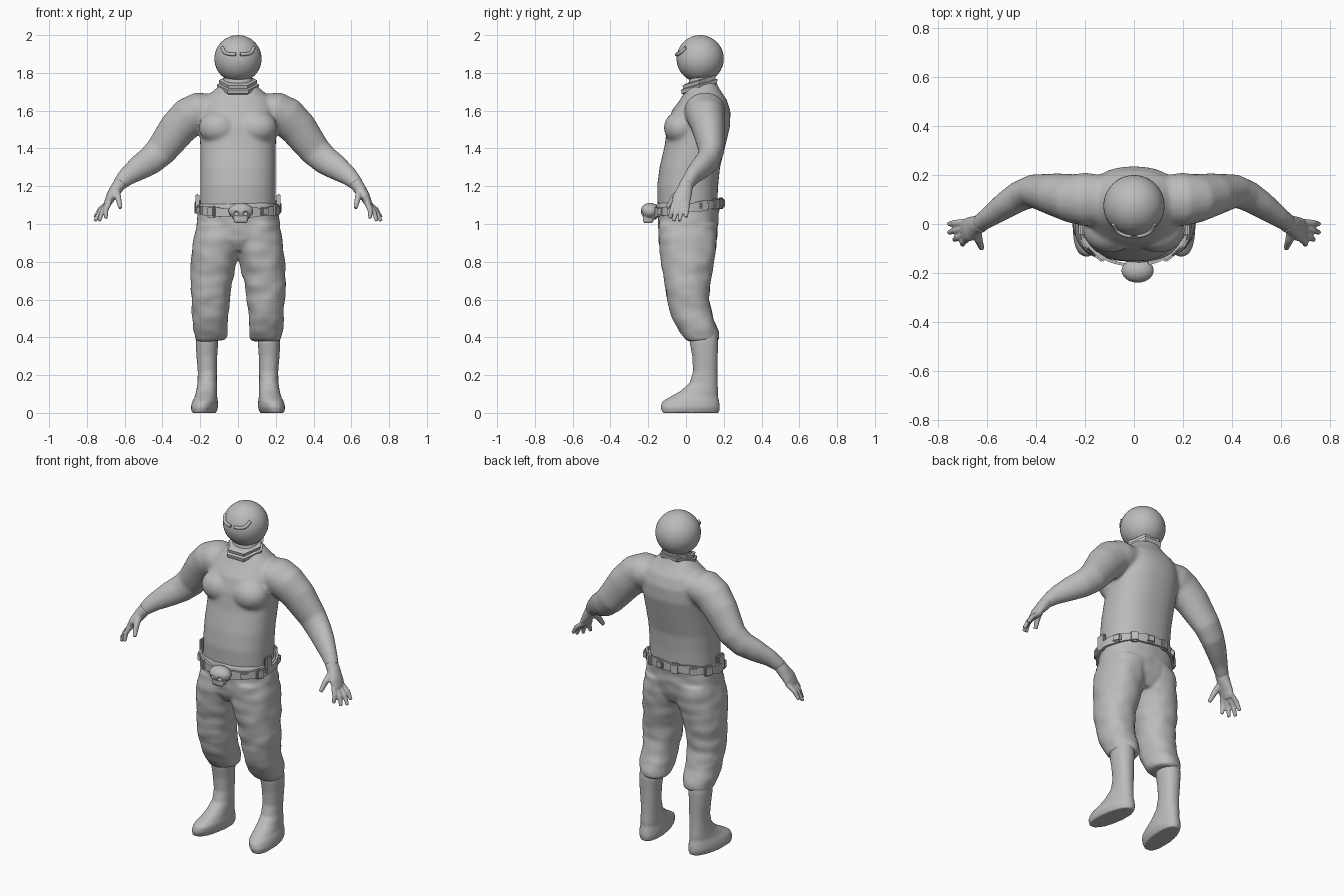
import bpy, bmesh, math
from mathutils import Vector, Matrix, noise

cube = bpy.data.objects.get("Cube")
if cube:
    bpy.data.objects.remove(cube, do_unlink=True)

grey = bpy.data.materials.new("plain grey")
grey.use_nodes = True
grey.diffuse_color = (.5, .5, .5, 1)
grey.node_tree.nodes["Principled BSDF"].inputs["Base Color"].default_value = grey.diffuse_color


def select(objs):
    bpy.ops.object.select_all(action='DESELECT')
    for o in objs:
        o.select_set(True)
    bpy.context.view_layer.objects.active = objs[0]


def finish(name, bm, smooth=True):
    bmesh.ops.recalc_face_normals(bm, faces=bm.faces)
    mesh = bpy.data.meshes.new(name)
    bm.to_mesh(mesh)
    bm.free()
    mesh.materials.append(grey)
    obj = bpy.data.objects.new(name, mesh)
    bpy.context.collection.objects.link(obj)
    if smooth:
        select([obj])
        bpy.ops.object.shade_smooth_by_angle(angle=math.radians(40))
    return obj


def skin(name, rings, closed=False, smooth=True):
    """Bridge a list of point rings into a solid."""
    bm = bmesh.new()
    rows = [[bm.verts.new(p) for p in ring] for ring in rings]
    n = len(rows[0])
    pairs = list(zip(rows, rows[1:])) + ([(rows[-1], rows[0])] if closed else [])
    for a, b in pairs:
        for i in range(n):
            j = (i + 1) % n
            bm.faces.new((a[i], a[j], b[j], b[i]))
    if not closed:
        bm.faces.new(rows[0])
        bm.faces.new(rows[-1])
    return finish(name, bm, smooth)


def oval(n, power=2.0):
    out = []
    for i in range(n):
        a = math.tau * i / n
        c, s = math.cos(a), math.sin(a)
        out.append((math.copysign(abs(c) ** (2 / power), c), math.copysign(abs(s) ** (2 / power), s)))
    return out


def stack(name, rows, side=1, n=32, power=2.2, warp=lambda p: p, smooth=True):
    """Loft level ovals given as height, x range, y range."""
    rings = []
    for z, xa, xb, ya, yb in rows:
        rings.append([warp(Vector((side * ((xa + xb) + (xb - xa) * c) / 2,
                                   ((ya + yb) + (yb - ya) * s) / 2, z))) for c, s in oval(n, power)])
    return skin(name, rings, smooth=smooth)


def limb(name, path, side=1, n=20):
    """Loft ovals square to a path of x, y, z, thickness, depth."""
    rings = []
    pts = [Vector(p[:3]) for p in path]
    for i, p in enumerate(path):
        t = (pts[min(i + 1, len(pts) - 1)] - pts[max(i - 1, 0)]).normalized()
        v = (Vector((0, 1, 0)) - t * t.y).normalized()
        u = v.cross(t)
        ring = [pts[i] + u * (p[3] * c) + v * (p[4] * s) for c, s in oval(n)]
        rings.append([Vector((side * q.x, q.y, q.z)) for q in ring])
    return skin(name, rings)


def ball(name, centre, radii):
    bm = bmesh.new()
    bmesh.ops.create_uvsphere(bm, u_segments=40, v_segments=24, radius=1,
                              matrix=Matrix.LocRotScale(Vector(centre), None, Vector(radii)))
    return finish(name, bm)


def box(name, centre, size, turn=0):
    bm = bmesh.new()
    bmesh.ops.create_cube(bm, size=1, matrix=Matrix.LocRotScale(
        Vector(centre), Matrix.Rotation(turn, 3, 'Z'), Vector(size)))
    bmesh.ops.bevel(bm, geom=bm.edges[:], offset=.007, segments=2, affect='EDGES')
    return finish(name, bm)


def fuse(name, objs, voxel, rounds):
    """Blend overlapping solids into one smooth skin."""
    select(objs)
    if len(objs) > 1:
        bpy.ops.object.join()
    obj = objs[0]
    obj.name = obj.data.name = name
    remesh = obj.modifiers.new("blend", 'REMESH')
    remesh.mode, remesh.voxel_size = 'VOXEL', voxel
    soft = obj.modifiers.new("soften", 'SMOOTH')
    soft.factor, soft.iterations = .5, rounds
    for m in ("blend", "soften"):
        bpy.ops.object.modifier_apply(modifier=m)
    bpy.ops.object.shade_smooth()
    return obj


# Torso, chest and arms
trunk = [(1.0, .18, -.135, .15), (1.1, .2, -.15, .165), (1.2, .2, -.153, .17),
         (1.3, .2, -.14, .18), (1.42, .2, -.112, .21), (1.52, .205, -.1, .234),
         (1.6, .2, -.075, .235), (1.66, .18, -.03, .215), (1.71, .125, .0, .18),
         (1.75, .08, .015, .16), (1.8, .07, .02, .15)]
body = [stack("trunk", [(z, -w, w, a, b) for z, w, a, b in trunk], n=48, power=2.3)]
arm = [(.12, .1, 1.61, .08, .1), (.2, .1, 1.6, .1, .11), (.255, .105, 1.57, .106, .1),
       (.32, .12, 1.505, .1, .088), (.41, .135, 1.385, .084, .068), (.465, .115, 1.335, .076, .062),
       (.52, .08, 1.3, .068, .055), (.59, .03, 1.25, .05, .042), (.635, .0, 1.205, .036, .036)]
for side in (1, -1):
    body.append(ball("pec", (side * .1, -.025, 1.51), (.108, .092, .09)))
    body.append(limb("arm", arm, side))
fuse("torso_and_arms", body, .009, 10)

# Hands
fingers = [((.70, -.085, 1.03), -.06), ((.735, -.065, 1.015), -.04),
           ((.757, -.035, 1.015), -.015), ((.757, .0, 1.035), .008)]
for side, label in ((1, "left"), (-1, "right")):
    parts = [limb("palm", [(.62, .005, 1.22, .036, .036), (.645, -.005, 1.185, .033, .04),
                           (.675, -.022, 1.14, .026, .05), (.695, -.028, 1.1, .018, .046)], side)]
    for tip, y in fingers:
        base = Vector((.682, y, 1.115))
        mid = base.lerp(Vector(tip), .55) + Vector((.008, 0, .006))
        parts.append(limb("finger", [(*base, .015, .015), (*mid, .014, .014), (*tip, .01, .01)], side, 12))
    parts.append(limb("thumb", [(.645, -.02, 1.18, .02, .022), (.635, -.065, 1.14, .017, .018),
                                (.622, -.1, 1.085, .011, .012)], side, 12))
    fuse(label + "_hand", parts, .005, 4)

# Trousers with soft wrinkles
leg = [(.38, .08, .215, .01, .155), (.39, .06, .228, -.005, .175), (.43, .055, .235, -.035, .172),
       (.5, .055, .242, -.075, .145), (.6, .045, .248, -.1, .122), (.7, .03, .252, -.115, .13),
       (.82, .003, .247, -.135, .15), (.92, -.02, .236, -.145, .165), (1.0, -.03, .22, -.142, .168)]
hips = [(.86, -.12, .12, -.1, .12), (.92, -.22, .22, -.14, .16), (1.0, -.222, .222, -.146, .17),
        (1.08, -.212, .212, -.155, .175), (1.11, -.21, .21, -.155, .175)]
trousers = fuse("trousers", [stack("hips", hips, n=48, power=2.3)] +
                [stack("leg", leg, s) for s in (1, -1)], .009, 8)
for v in trousers.data.vertices:
    p = v.co
    v.co = p + v.normal * .007 * noise.noise(Vector((p.x * 11, p.y * 11, p.z * 17)))

# Boots, toes turned out
boot = [(0, .11, .23, -.125, .175), (.03, .1, .24, -.135, .18), (.06, .102, .235, -.127, .176),
        (.085, .108, .225, -.085, .17), (.115, .11, .22, -.03, .17), (.16, .112, .214, .02, .167),
        (.22, .112, .213, .037, .166), (.3, .11, .22, .033, .168), (.37, .105, .224, .02, .17),
        (.42, .11, .22, .02, .165)]
for side, label in ((1, "left"), (-1, "right")):
    def splay(p):
        p.x -= side * .13 * (p.y - .1) * max(0, 1 - p.z / .15)
        return p
    fuse(label + "_boot", [stack("boot", boot, side, warp=splay)], .007, 4)

# Head and brow ridges
ball("head", (0, .075, 1.875), (.125, .125, .125))
for side, label in ((1, "left"), (-1, "right")):
    curve = bpy.data.curves.new(label + "_brow", 'CURVE')
    curve.dimensions, curve.bevel_depth, curve.use_fill_caps = '3D', .009, True
    spline = curve.splines.new('BEZIER')
    marks = [(.012, 1.898), (.045, 1.9), (.07, 1.908), (.084, 1.935)]
    spline.bezier_points.add(len(marks) - 1)
    for bp, (x, z) in zip(spline.bezier_points, marks):
        bp.co = (side * x, .075 - math.sqrt(.128 ** 2 - x * x - (z - 1.875) ** 2), z)
        bp.handle_left_type = bp.handle_right_type = 'AUTO'
    curve.materials.append(grey)
    bpy.context.collection.objects.link(bpy.data.objects.new(label + "_brow", curve))


# Six-sided stepped collar, tipped forward
def tip_forward(p):
    p.z += .3 * (p.y - .07)
    return p


tiers = [(1.712, .1), (1.718, .108), (1.738, .112), (1.742, .098), (1.76, .102), (1.764, .085)]
stack("collar", [(z, -r, r, .07 - r, .07 + r) for z, r in tiers],
      n=6, power=2, warp=tip_forward, smooth=False)


# Belt strap sagging to the front, with pouches
def around(a, out=0):
    x, y = math.sin(a), -math.cos(a)
    return Vector(((.218 + out) * x, .01 + (.172 + out) * y, 1.085 + .025 * y))


strap = []
for i in range(48):
    a = math.tau * i / 48
    lift = Vector((0, 0, .024 + .004 * math.sin(7 * a)))
    strap.append([around(a) - lift, around(a, .012) - lift, around(a, .012) + lift, around(a) + lift])
skin("belt", strap, closed=True)
for k, deg in enumerate((38, 62, 118, 145, 170, 195, 222, 246, 298, 322)):
    a = math.radians(deg)
    box("belt_pouch", around(a, .01), (.05, .026, .06 if k % 2 else .045), a)
for side in (1, -1):
    box("belt_side_tab", (side * .215, -.02, 1.11), (.022, .06, .1))

# Skull-shaped buckle with hollow eyes
buckle = fuse("buckle", [ball("dome", (.015, -.19, 1.068), (.066, .05, .044)),
                         box("jaw", (.015, -.2, 1.025), (.075, .055, .04)),
                         box("back_plate", (.015, -.165, 1.06), (.09, .03, .07))], .005, 3)
for x in (-.01, .04):
    cutter = ball("eye_cutter", (x, -.238, 1.055), (.015, .016, .014))
    cutter.hide_render = True
    cut = buckle.modifiers.new("eye", 'BOOLEAN')
    cut.operation, cut.object = 'DIFFERENCE', cutter
    select([buckle])
    bpy.ops.object.modifier_apply(modifier="eye")
    bpy.data.objects.remove(cutter, do_unlink=True)
select([buckle])
bpy.ops.object.shade_smooth_by_angle(angle=math.radians(40))
